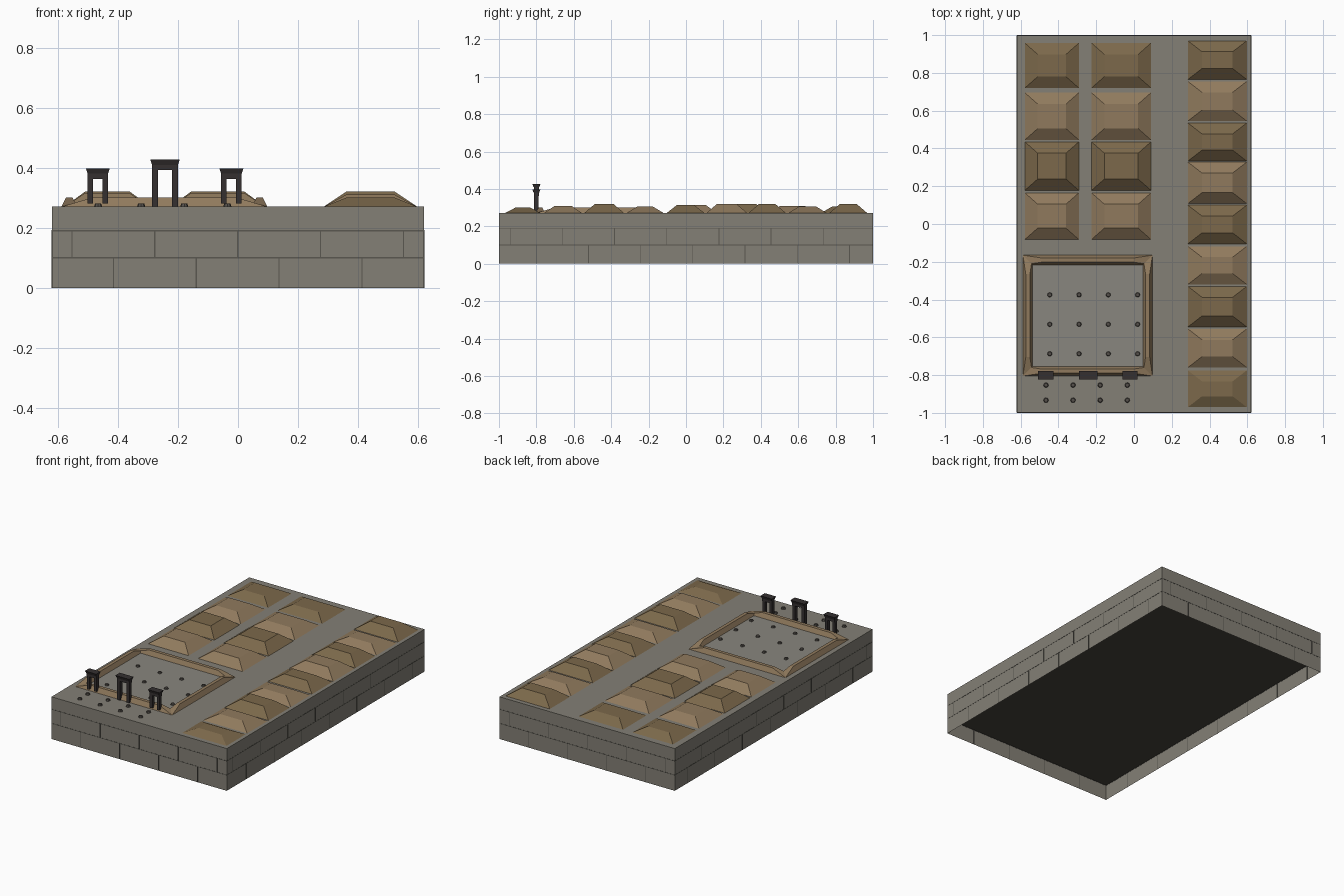
import bpy, bmesh

if "Cube" in bpy.data.objects:
    bpy.data.objects.remove(bpy.data.objects["Cube"])

def material(name, rgb):
    m = bpy.data.materials.new(name)
    m.diffuse_color = (*rgb, 1)
    m.use_nodes = True
    m.node_tree.nodes["Principled BSDF"].inputs["Base Color"].default_value = m.diffuse_color
    return m

STONE = material("stone", (0.23, 0.215, 0.18))
JOINT = material("joint", (0.10, 0.095, 0.08))
UNDER = material("underside", (0.06, 0.055, 0.045))
FLOOR = material("floor", (0.25, 0.24, 0.21))
EARTH = [material("earth_dark", (0.20, 0.14, 0.07)), material("earth_light", (0.28, 0.195, 0.11))]
BRONZE = material("dark_timber", (0.035, 0.03, 0.03))
POT = material("dark_clay", (0.09, 0.08, 0.07))

def add_frustum(bm, x0, x1, y0, y1, z0, z1, ix=0.0, iy=0.0, bottom=True):
    """Box whose top is inset by ix, iy (negative flares outward)."""
    lo = [bm.verts.new((x, y, z0)) for x, y in ((x0, y0), (x1, y0), (x1, y1), (x0, y1))]
    hi = [bm.verts.new((x, y, z1)) for x, y in ((x0 + ix, y0 + iy), (x1 - ix, y0 + iy),
                                                (x1 - ix, y1 - iy), (x0 + ix, y1 - iy))]
    for i in range(4):
        j = (i + 1) % 4
        bm.faces.new((lo[i], lo[j], hi[j], hi[i]))
    bm.faces.new(hi)
    if bottom:
        bm.faces.new(lo[::-1])

def finish(name, bm, mat):
    me = bpy.data.meshes.new(name)
    bm.to_mesh(me)
    bm.free()
    me.materials.append(mat)
    ob = bpy.data.objects.new(name, me)
    bpy.context.collection.objects.link(ob)
    return ob

def part(name, mat, *boxes, **kw):
    bm = bmesh.new()
    for b in boxes:
        add_frustum(bm, *b, **kw)
    return finish(name, bm, mat)

W, L, TOP = 0.62, 0.999, 0.27

# Terrace: open-bottomed shell with a recessed underside
part("terrace", STONE, (-W, W, -L, L, 0, TOP), bottom=False)
bm = bmesh.new()
bm.faces.new([bm.verts.new((x, y, 0.1)) for x, y in ((-W, -L), (-W, L), (W, L), (W, -L))])
finish("terrace_underside", bm, UNDER)

# Masonry joints as thin strips on all four walls
E, T = 0.001, 0.002
joints = []
for z in (0.1, 0.19):
    for s in (-1, 1):
        a, b = sorted((s * (L - E), s * (L + E)))
        joints.append((-W, W, a, b, z - T, z + T))
        a, b = sorted((s * (W - E), s * (W + E)))
        joints.append((a, b, -L, L, z - T, z + T))
for z0, z1, off in ((0.1, 0.19, 0.0), (0.0, 0.1, 0.5)):
    for s in (-1, 1):
        a, b = sorted((s * (L - E), s * (L + E)))
        for i in range(5):
            x = -0.553 + 0.276 * (i + off)
            if x < W:
                joints.append((x - T, x + T, a, b, z0, z1))
        a, b = sorted((s * (W - E), s * (W + E)))
        for i in range(7):
            y = -0.94 + 0.279 * (i + off)
            if y < L:
                joints.append((a, b, y - T, y + T, z0, z1))
part("masonry_joints", JOINT, *joints)

# Right row of burial mounds
right_rows = [(0.765, 0.97, 0.32), (0.545, 0.755, 0.305), (0.333, 0.535, 0.32),
              (0.108, 0.328, 0.32), (-0.105, 0.10, 0.315), (-0.32, -0.118, 0.305),
              (-0.545, -0.33, 0.32), (-0.76, -0.555, 0.31), (-0.97, -0.775, 0.30)]
for i, (y0, y1, z) in enumerate(right_rows):
    part(f"right_mound_{i + 1}", EARTH[i % 2], (0.285, 0.597, y0, y1, TOP, z, 0.075, 0.058))

# Two left columns of mounds
left_rows = [(0.72, 0.958, 0.305), (0.445, 0.695, 0.31), (0.178, 0.435, 0.32), (-0.082, 0.165, 0.315)]
for c, (x0, x1) in enumerate(((-0.578, -0.292), (-0.225, 0.09))):
    for i, (y0, y1, z) in enumerate(left_rows):
        part(f"left_mound_{c + 1}_{i + 1}", EARTH[i % 2], (x0, x1, y0, y1, TOP, z, 0.068, 0.06))

# Court floor and the four earth banks around it
part("court_floor", FLOOR, (-0.54, 0.05, -0.76, -0.21, TOP - 0.01, TOP + 0.002))
X0, X1, Y0, Y1, B, Z = -0.588, 0.098, -0.805, -0.165, 0.052, 0.30
part("court_banks", EARTH[1],
     (X0, X1, Y0, Y0 + B, TOP, Z, 0.1, 0.015), (X0, X1, Y1 - B, Y1, TOP, Z, 0.1, 0.015),
     (X0, X0 + B, Y0, Y1, TOP, Z, 0.015, 0.1), (X1 - B, X1, Y0, Y1, TOP, Z, 0.015, 0.1))

# Gates: two posts, a beam and a flared cap
def gate(name, x, half, post, z0, ztop):
    y, cap, beam = -0.8, ztop - 0.018, ztop - 0.035
    bm = bmesh.new()
    for a, b in ((x - half, x - half + post), (x + half - post, x + half)):
        add_frustum(bm, a, b, y - 0.012, y + 0.012, z0, beam)
    add_frustum(bm, x - half, x + half, y - 0.013, y + 0.013, beam, cap)
    add_frustum(bm, x - half, x + half, y - 0.015, y + 0.015, cap, ztop, -0.006, -0.007)
    finish(name, bm, BRONZE)

gate("left_gate", -0.467, 0.034, 0.018, 0.28, 0.398)
gate("main_gate", -0.243, 0.043, 0.02, TOP, 0.427)
gate("right_gate", -0.022, 0.034, 0.018, 0.28, 0.398)

# Small pots in the court and in front of the gates
spots = [(-0.446 + 0.155 * i, -0.375 - 0.156 * j) for i in range(4) for j in range(3)]
spots += [(-0.466 + 0.1435 * i, -0.853 - 0.08 * j) for i in range(4) for j in range(2)]
for n, (x, y) in enumerate(spots):
    bpy.ops.mesh.primitive_cone_add(vertices=8, radius1=0.014, radius2=0.01, depth=0.012,
                                    location=(x, y, TOP + 0.005))
    ob = bpy.context.object
    ob.name = f"pot_{n + 1}"
    ob.data.materials.append(POT)
